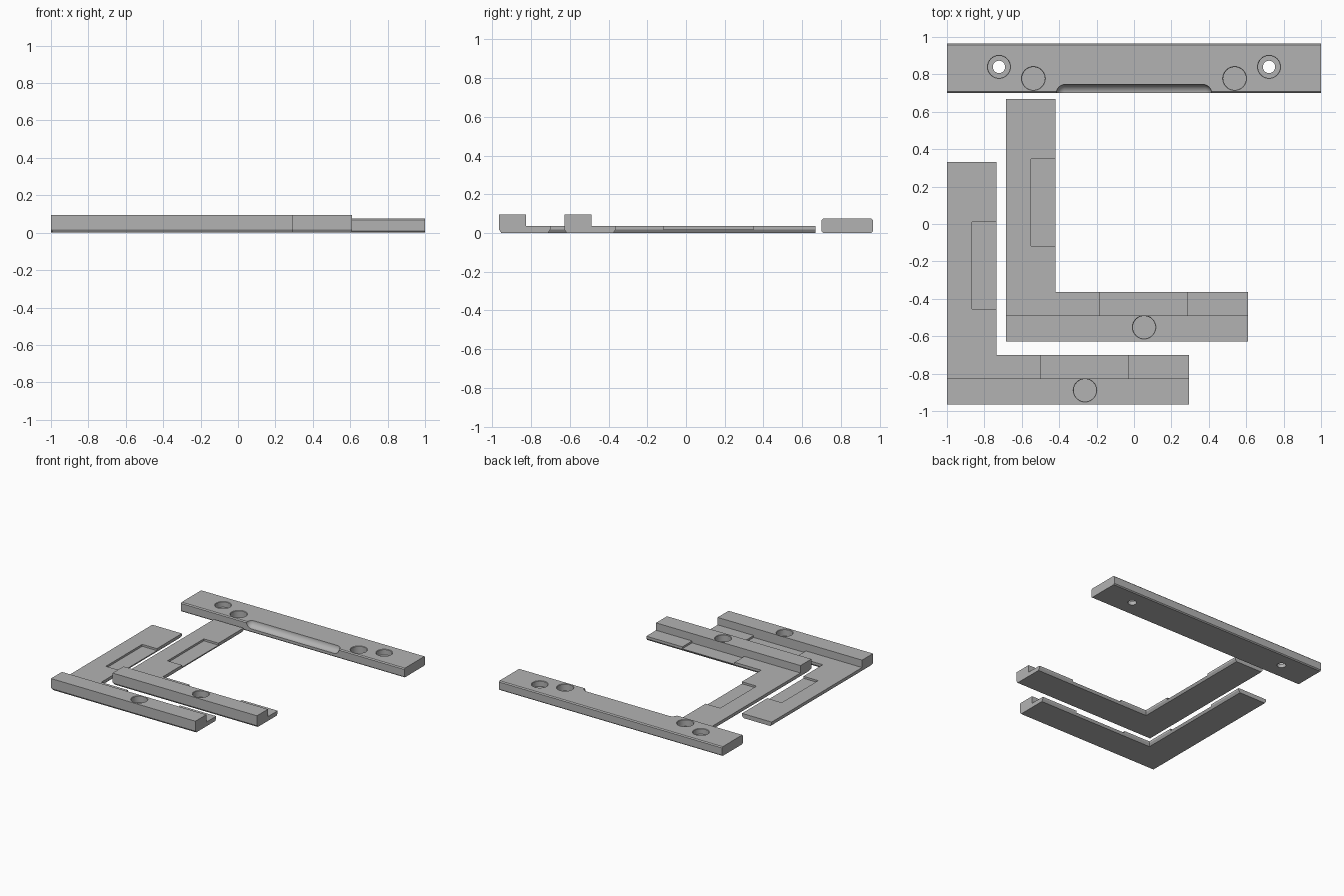
import bpy
import bmesh
from math import pi
from mathutils import Matrix, Vector

if "Cube" in bpy.data.objects:
    bpy.data.objects.remove(bpy.data.objects["Cube"])

grey = bpy.data.materials.new("plain grey")
grey.use_nodes = True
GREY = (0.45, 0.45, 0.45, 1)
grey.diffuse_color = GREY
grey.node_tree.nodes["Principled BSDF"].inputs["Base Color"].default_value = GREY


def make_object(name, bm):
    bmesh.ops.recalc_face_normals(bm, faces=bm.faces)
    mesh = bpy.data.meshes.new(name)
    bm.to_mesh(mesh)
    bm.free()
    mesh.materials.append(grey)
    obj = bpy.data.objects.new(name, mesh)
    bpy.context.collection.objects.link(obj)
    return obj


def loft(name, loops):
    """Solid skinned through closed loops with equal point counts."""
    bm = bmesh.new()
    rings = [[bm.verts.new(p) for p in loop] for loop in loops]
    n = len(rings[0])
    for a, b in zip(rings, rings[1:]):
        for i in range(n):
            j = (i + 1) % n
            bm.faces.new((a[i], a[j], b[j], b[i]))
    bm.faces.new(rings[0])
    bm.faces.new(rings[-1])
    return make_object(name, bm)


def box_cutter(x0, x1, y0, y1, z0, z1):
    rect = [(x0, y0), (x1, y0), (x1, y1), (x0, y1)]
    return loft("cutter", [[(x, y, z) for x, y in rect] for z in (z0, z1)])


def hole_cutter(x, y, floor, top, radius, rim=0.003):
    """Round pocket with a slightly chamfered rim."""
    steps = [(floor, radius), (top - rim, radius), (top, radius + rim), (top + 0.02, radius + rim)]
    unit = [Matrix.Rotation(2 * pi * i / 48, 3, "Z") @ Vector((1, 0, 0)) for i in range(48)]
    return loft("cutter", [[(x + r * u.x, y + r * u.y, z) for u in unit] for z, r in steps])


def scoop_cutter(half_length, y, z, radius):
    """Capsule lying along x: a sphere pulled apart at its middle."""
    bm = bmesh.new()
    bmesh.ops.create_uvsphere(bm, u_segments=40, v_segments=21, radius=radius,
                              matrix=Matrix.Rotation(pi / 2, 4, "Y"))
    shift = half_length - radius
    for v in bm.verts:
        v.co += Vector((shift if v.co.x > 0 else -shift, y, z))
    return make_object("cutter", bm)


def carve(obj, cutters):
    bpy.ops.object.select_all(action="DESELECT")
    bpy.context.view_layer.objects.active = obj
    obj.select_set(True)
    for cutter in cutters:
        mod = obj.modifiers.new("carve", "BOOLEAN")
        mod.operation = "DIFFERENCE"
        mod.solver = "EXACT"
        mod.object = cutter
        bpy.ops.object.modifier_apply(modifier=mod.name)
        bpy.data.objects.remove(cutter)
    bpy.ops.object.shade_smooth_by_angle(angle=pi / 6)


def corner_bracket(name, x, y):
    """L-shaped plate with a raised rail; x, y is its outer corner."""
    long_x, long_y, width, rail = 1.294, 1.297, 0.265, 0.14
    height, plate, lip, c = 0.095, 0.035, 0.018, 0.012

    def outline(inset, z):
        w = width - inset
        pts = [(inset, inset), (long_x, inset), (long_x, w), (w, w), (w, long_y), (inset, long_y)]
        return [(x + px, y + py, z) for px, py in pts]

    # Undercut bottom edges, straight walls above
    body = loft(name, [outline(c, 0), outline(0, lip), outline(0, height)])
    carve(body, [
        # Space behind the rail
        box_cutter(x - 0.1, x + 1.5, y + rail, y + 1.5, plate, 0.2),
        # Shallow pocket on each leg, open to the inside
        box_cutter(x + 0.134, x + 0.3, y + 0.511, y + 0.976, lip + 0.001, 0.2),
        box_cutter(x + 0.503, x + 0.971, y + rail, y + 0.3, lip + 0.001, 0.2),
        # Blind hole in the rail
        hole_cutter(x + 0.738, y + 0.076, 0.04, height, 0.06),
    ])


corner_bracket("front_corner_bracket", -1.0, -0.965)
corner_bracket("rear_corner_bracket", -0.684, -0.628)

# Straight bar with chamfered long edges
y0, y1, top, c = 0.7, 0.965, 0.075, 0.008
section = [(y0 + c, 0), (y1 - c, 0), (y1, c), (y1, top - c),
           (y1 - c, top), (y0 + c, top), (y0, top - c), (y0, c)]
bar = loft("straight_bar", [[(x, y, z) for y, z in section] for x in (-1, 1)])
cutters = [scoop_cutter(0.415, y0, top, 0.046)]
for side in (-1, 1):
    # Screw hole with its counterbore, then the blind hole
    cutters.append(hole_cutter(side * 0.722, 0.84, 0.03, top, 0.059))
    cutters.append(hole_cutter(side * 0.722, 0.84, -0.02, top, 0.033, 0.001))
    cutters.append(hole_cutter(side * 0.538, 0.778, 0.02, top, 0.061))
carve(bar, cutters)
